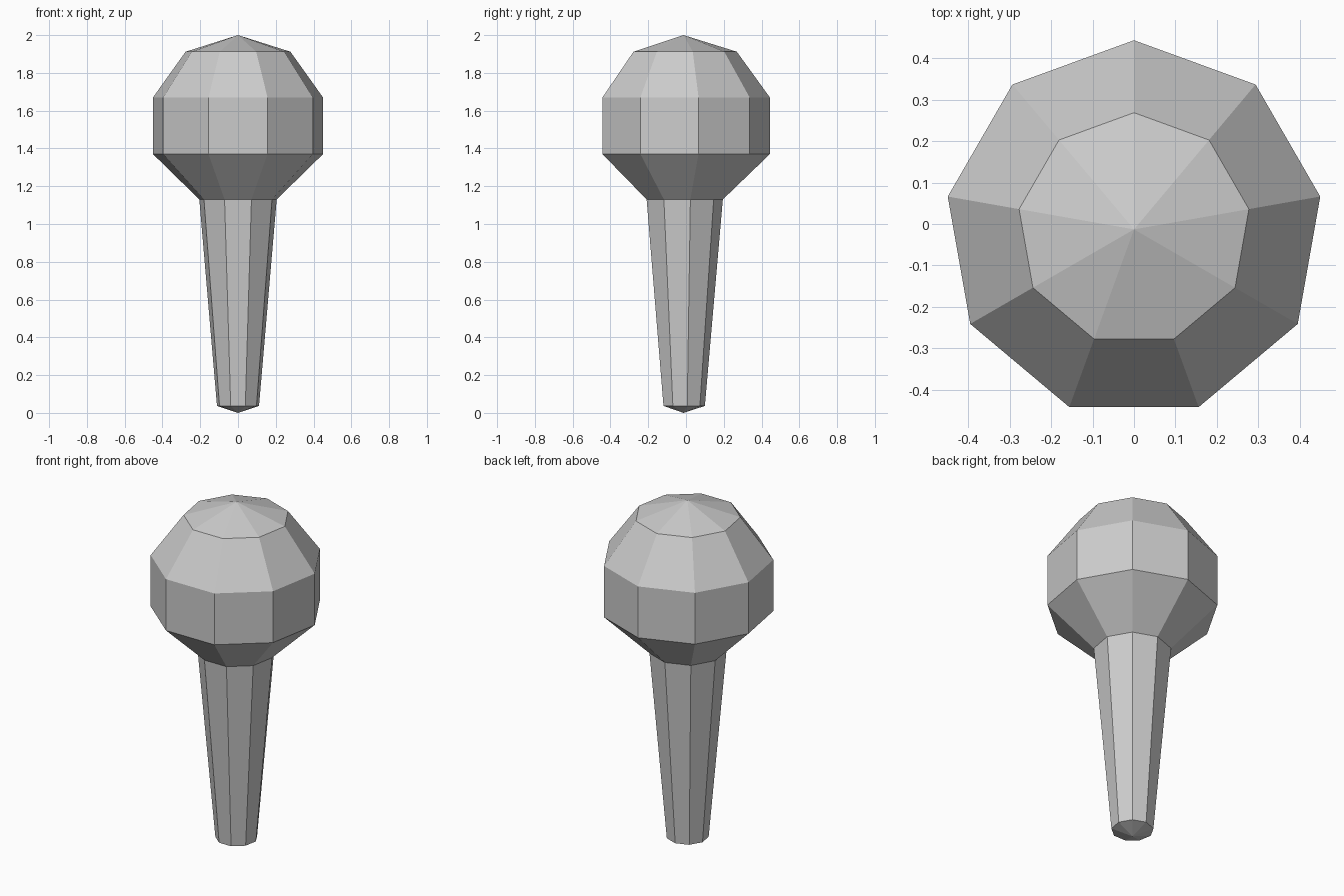
import bpy, bmesh, math

if "Cube" in bpy.data.objects:
    bpy.data.objects.remove(bpy.data.objects["Cube"])

SIDES = 9
Y_OFFSET = -0.013  # a nine-sided ring is centred by its bounds, not its axis


def lathe(name, profile):
    """Revolve (radius, z) points; radius 0 becomes a single tip vertex."""
    bm = bmesh.new()
    rings = []
    for r, z in profile:
        count = SIDES if r else 1
        angles = [math.pi / 2 + 2 * math.pi * i / SIDES for i in range(count)]
        rings.append([bm.verts.new((r * math.cos(a), r * math.sin(a) + Y_OFFSET, z))
                      for a in angles])
    for low, high in zip(rings, rings[1:]):
        for i in range(SIDES):
            j = (i + 1) % SIDES
            if len(low) == 1:
                bm.faces.new((low[0], high[j], high[i]))
            elif len(high) == 1:
                bm.faces.new((low[i], low[j], high[0]))
            else:
                bm.faces.new((low[i], low[j], high[j], high[i]))
    mesh = bpy.data.meshes.new(name)
    bm.to_mesh(mesh)
    bm.free()
    obj = bpy.data.objects.new(name, mesh)
    bpy.context.collection.objects.link(obj)
    return obj


# Tapered handle with a shallow pointed end; open where it meets the head
lathe("handle", [(0, 0), (0.113, 0.037), (0.208, 1.13)])

# Faceted round head rising from the top of the handle
lathe("head", [(0.208, 1.13), (0.457, 1.37), (0.457, 1.67), (0.282, 1.912), (0, 2)])
